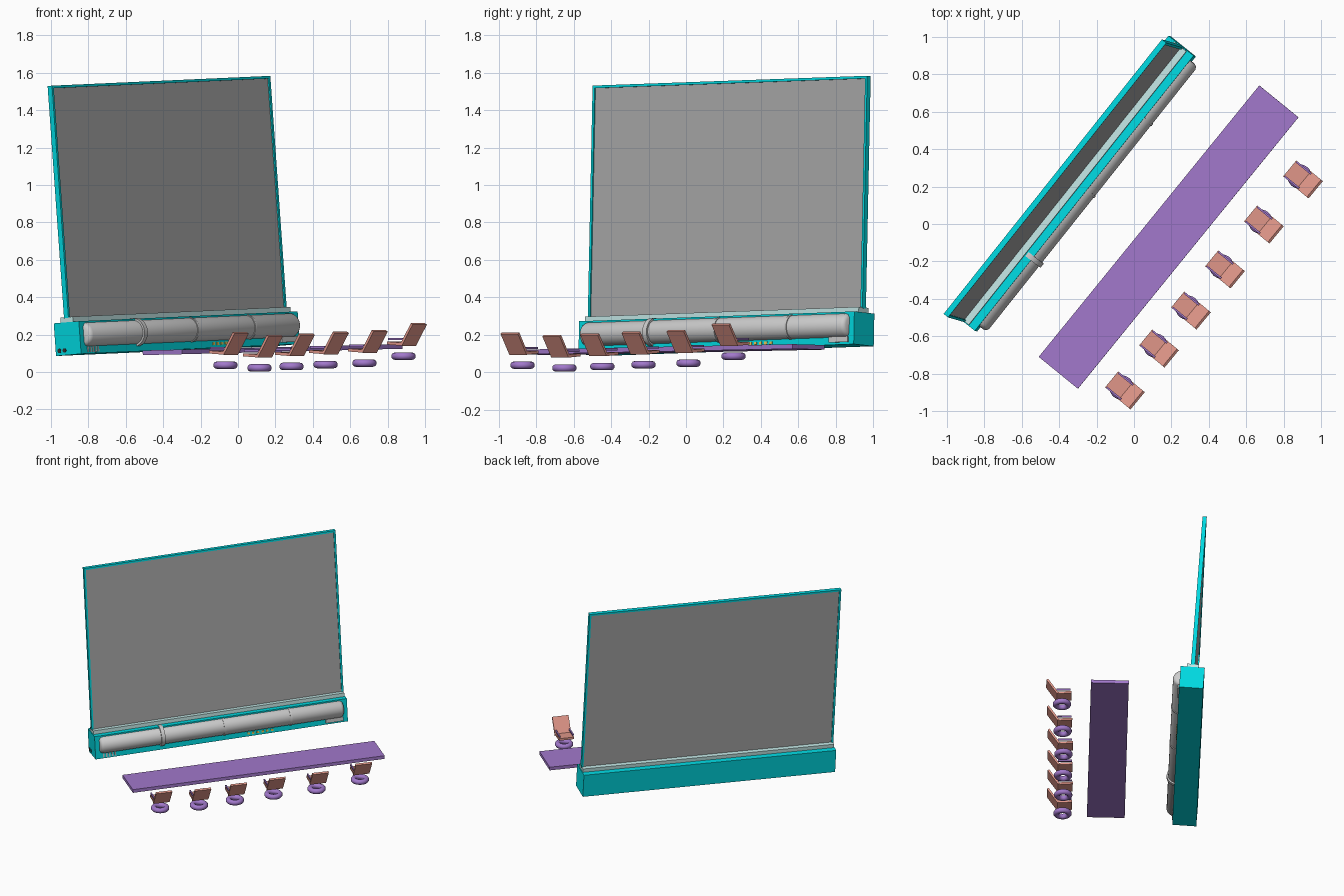
import bpy, bmesh, math
from mathutils import Matrix, Vector

if "Cube" in bpy.data.objects:
    bpy.data.objects.remove(bpy.data.objects["Cube"])


def mat(name, col):
    m = bpy.data.materials.new(name)
    m.diffuse_color = (*col, 1)
    m.use_nodes = True
    m.node_tree.nodes["Principled BSDF"].inputs["Base Color"].default_value = m.diffuse_color
    return m


TEAL = mat("teal", (0.0, 0.70, 0.76))
PALE = mat("pale_teal", (0.55, 0.80, 0.79))
PURPLE = mat("purple", (0.36, 0.19, 0.60))
SALMON = mat("salmon", (0.78, 0.32, 0.26))
DARK = mat("dark", (0.03, 0.03, 0.03))
PANEL = mat("panel_grey", (0.40, 0.40, 0.40))
AMBER = mat("amber", (0.8, 0.6, 0.1))


def frame(loc, yaw, pitch=0, roll=0):
    r = math.radians
    return (Matrix.Translation(loc) @ Matrix.Rotation(r(yaw), 4, 'Z')
            @ Matrix.Rotation(r(pitch), 4, 'Y') @ Matrix.Rotation(r(roll), 4, 'X'))


def finish(name, bm, M, material, smooth=False):
    bmesh.ops.recalc_face_normals(bm, faces=bm.faces)
    me = bpy.data.meshes.new(name)
    bm.to_mesh(me)
    bm.free()
    ob = bpy.data.objects.new(name, me)
    bpy.context.collection.objects.link(ob)
    ob.matrix_world = M
    if material:
        me.materials.append(material)
    if smooth:
        bpy.context.view_layer.objects.active = ob
        ob.select_set(True)
        bpy.ops.object.shade_smooth_by_angle(angle=math.radians(40))
        ob.select_set(False)
    return ob


def box(name, M, center, size, material):
    bm = bmesh.new()
    bmesh.ops.create_cube(bm, size=1, matrix=Matrix.Translation(center) @ Matrix.Diagonal((*size, 1)))
    return finish(name, bm, M, material)


def extrude_x(name, M, pts, x0, x1, material):
    """Extrude a (y, z) profile along x."""
    bm = bmesh.new()
    f = bm.faces.new([bm.verts.new((x0, y, z)) for y, z in pts])
    ext = bmesh.ops.extrude_face_region(bm, geom=[f])
    bmesh.ops.translate(bm, vec=(x1 - x0, 0, 0),
                        verts=[v for v in ext["geom"] if isinstance(v, bmesh.types.BMVert)])
    return finish(name, bm, M, material)


def lathe_x(name, M, center, profile, material, seg=28, closed=False):
    """Spin an (x, radius) profile around the x axis."""
    bm = bmesh.new()
    vs = [bm.verts.new(Vector(center) + Vector((x, 0, r))) for x, r in profile]
    pairs = list(zip(vs, vs[1:])) + ([(vs[-1], vs[0])] if closed else [])
    edges = [bm.edges.new(p) for p in pairs]
    bmesh.ops.spin(bm, geom=vs + edges, cent=center, axis=(1, 0, 0),
                   angle=math.tau, steps=seg, use_merge=True)
    bmesh.ops.remove_doubles(bm, verts=bm.verts, dist=1e-5)
    return finish(name, bm, M, material, True)


# Screen unit: x along the bench, -y to the audience
S = frame((-0.327, 0.216, 0.205), 51.5, -1.6, -3.9)
L = 1.88
box("base_box", S, (0, 0, 0), (L, 0.172, 0.175), TEAL)
box("base_ledge", S, (0, 0, 0.1), (L - 0.01, 0.085, 0.03), PALE)

# Screen panel and frame
z0, z1 = 0.11, 1.355
box("screen_panel", S, (0, 0, (z0 + z1) / 2), (L - 0.03, 0.014, z1 - z0 - 0.01), PANEL)
for sx, side in ((-1, "left"), (1, "right")):
    box("screen_frame_" + side, S, (sx * (L / 2 - 0.009), 0, (z0 + z1) / 2), (0.014, 0.03, z1 - z0), TEAL)
box("screen_frame_top", S, (0, 0, z1 - 0.007), (L - 0.006, 0.03, 0.014), TEAL)

# Roller tube with domed ends and collars
c, r, h = (0, -0.07, 0.015), 0.065, 0.907
lathe_x("roller_tube", S, c, [(-h, 0), (-h, r * .7), (-h + .008, r * .9), (-h + .022, r),
                              (h - .022, r), (h - .008, r * .9), (h, r * .7), (h, 0)], None)
for i, (x, rr, w) in enumerate(((-0.445, 0.076, 0.014), (0.017, 0.069, 0.007), (0.51, 0.069, 0.007))):
    lathe_x(f"tube_collar_{i}", S, (x, c[1], c[2]),
            [(-w, 0.06), (-w, rr), (w, rr), (w, 0.06)], None, closed=True)

# Small fittings on the base
for i, y in enumerate((0.025, 0.06)):
    lathe_x(f"socket_{i}", S, (-L / 2, y, -0.062),
            [(-0.003, 0), (-0.003, 0.012), (0.003, 0.012)], DARK, seg=12)
for i in range(5):
    box(f"vent_slot_{i}", S, (-0.88 + i * 0.022, -0.087, -0.065), (0.01, 0.006, 0.03), None)
for i in range(6):
    box(f"control_key_{i}", S, (0.2 + i * 0.035, -0.087, -0.065), (0.018, 0.006, 0.015), AMBER)
box("side_plate", S, (0.84, -0.09, -0.06), (0.13, 0.012, 0.03), None)

# Long table
box("table_top", frame((0.185, -0.07, 0.12), 50.9, -0.9, -1.0), (0, 0, 0), (1.87, 0.27, 0.025), PURPLE)

# Seats floating on rings
rings = [(-.067, -.874, .037), (.115, -.65, .022), (.286, -.447, .03),
         (.468, -.227, .04), (.676, .013, .048), (.885, .254, .085)]
for n, p in enumerate(rings, 1):
    M = frame(p, 50.5)
    R = M @ Matrix.Rotation(math.pi / 2, 4, 'Y')
    tube = [(0.02 * math.cos(a * math.tau / 10), 0.046 + 0.02 * math.sin(a * math.tau / 10)) for a in range(10)]
    lathe_x(f"hover_ring_{n}", R, (0, 0, 0), tube, PURPLE, seg=24, closed=True)
    extrude_x(f"seat_cushion_{n}", M, [(0.068, 0.078), (-0.03, 0.072), (-0.03, 0.056), (0.068, 0.062)],
              -0.055, 0.055, SALMON)
    extrude_x(f"seat_back_{n}", M, [(-0.025, 0.062), (-0.037, 0.055), (-0.112, 0.168), (-0.1, 0.176)],
              -0.06, 0.06, SALMON)
    for sx, side in ((-1, "left"), (1, "right")):
        box(f"armrest_{side}_{n}", M, (sx * 0.05, 0.012, 0.092), (0.01, 0.1, 0.012), PURPLE)
